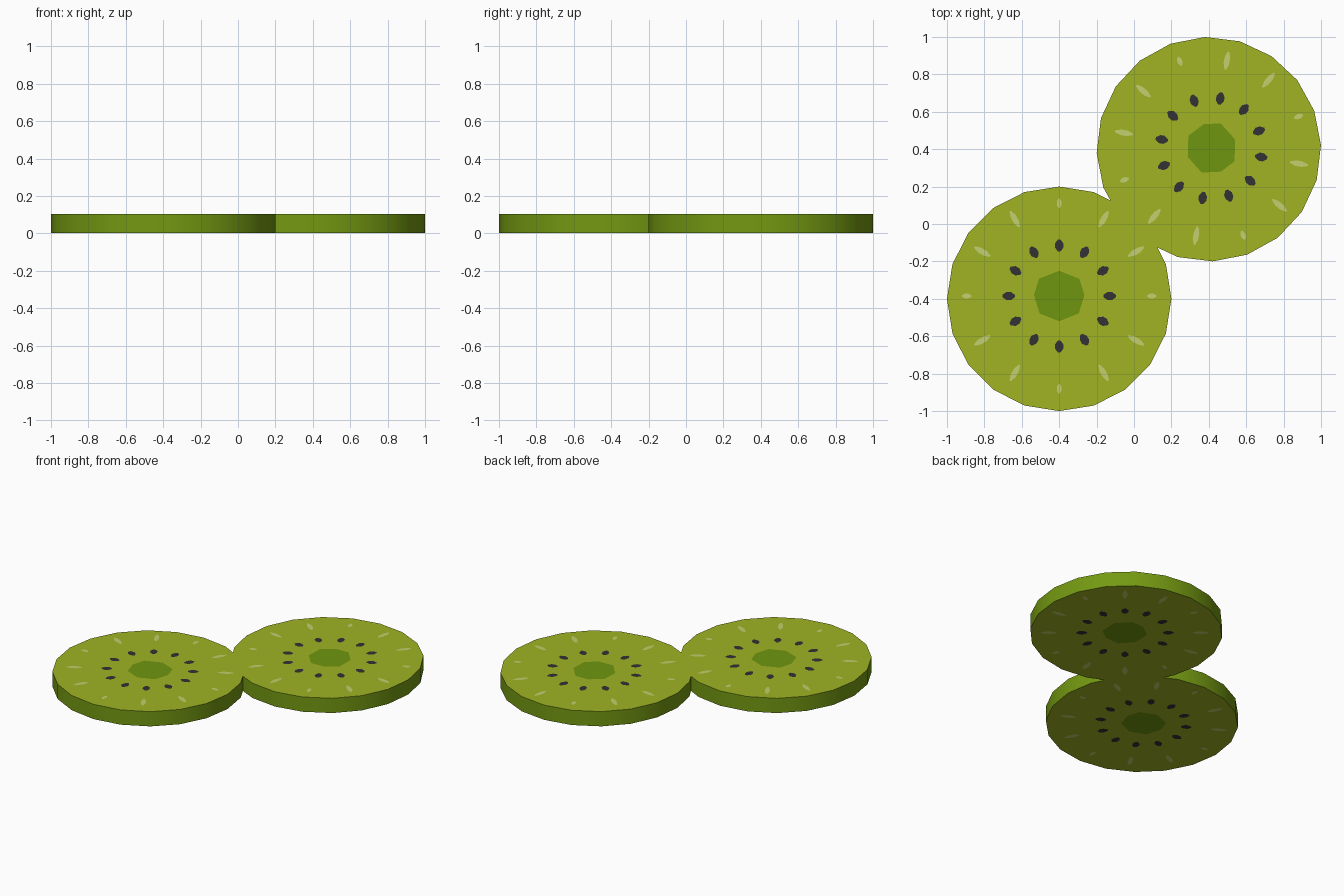
import bpy, bmesh, math
from mathutils import Matrix, Vector

if "Cube" in bpy.data.objects:
    bpy.data.objects.remove(bpy.data.objects["Cube"])

THICK = 0.104   # overall thickness
SKIM = 0.0012   # how far painted details sit off the flesh


def material(name, rgb):
    m = bpy.data.materials.new(name)
    m.diffuse_color = (*rgb, 1)
    m.use_nodes = True
    m.node_tree.nodes["Principled BSDF"].inputs["Base Color"].default_value = m.diffuse_color
    return m


flesh = material("flesh green", (0.352, 0.456, 0.017))
skin = material("peel green", (0.175, 0.320, 0.006))
core_mat = material("core green", (0.162, 0.305, 0.005))
seed_mat = material("seed black", (0.032, 0.032, 0.036))
fleck_mat = material("pale fleck", (0.546, 0.631, 0.156))


def make_object(name, bm, mats, place):
    me = bpy.data.meshes.new(name)
    bm.to_mesh(me)
    bm.free()
    for m in mats:
        me.materials.append(m)
    ob = bpy.data.objects.new(name, me)
    ob.matrix_world = place
    bpy.context.collection.objects.link(ob)
    return ob


def both_sides(bm, pts):
    """Flat polygon on the top and, flipped, on the underside."""
    bm.faces.new([bm.verts.new((x, y, THICK)) for x, y in pts])
    bm.faces.new([bm.verts.new((x, y, 0)) for x, y in reversed(pts)])


def spoke_shape(angle, radius, length, width):
    """Counter-clockwise pointed oval lying along a spoke."""
    h, w = length / 2, width / 2
    shape = [(h, -w * .3), (h, w * .3), (h * .35, w), (-h * .35, w),
             (-h, w * .3), (-h, -w * .3), (-h * .35, -w), (h * .35, -w)]
    c, s = math.cos(angle), math.sin(angle)
    return [((radius + x) * c - y * s, (radius + x) * s + y * c + 0.015)
            for x, y in shape]


def slice_at(name, x, y, turn):
    place = Matrix.Translation((x, y, 0)) @ Matrix.Rotation(math.radians(turn), 4, 'Z')

    # disc: flesh caps, peel rim
    bm = bmesh.new()
    bmesh.ops.create_cone(bm, cap_ends=True, segments=20, radius1=0.6, radius2=0.6,
                          depth=THICK - 2 * SKIM,
                          matrix=Matrix.Translation((0, 0, THICK / 2)) @ Matrix.Rotation(math.pi / 2, 4, 'Z'))
    for f in bm.faces:
        f.material_index = 0 if abs(f.normal.z) > 0.5 else 1
    disc = make_object(name + "_disc", bm, [flesh, skin], place)
    bpy.context.view_layer.objects.active = disc
    disc.select_set(True)
    bpy.ops.object.shade_smooth_by_angle(angle=math.radians(30))
    disc.select_set(False)

    # core
    bm = bmesh.new()
    half = [(0, -0.135), (0.105, -0.093), (0.135, 0.005), (0.108, 0.092), (0, 0.135)]
    outline = half + [(-px, py) for px, py in half[-2:0:-1]]
    both_sides(bm, [(px, py + 0.015) for px, py in outline])
    make_object(name + "_core", bm, [core_mat], place)

    # ring of seeds, ring of pale flecks (every third one short)
    seeds, flecks = bmesh.new(), bmesh.new()
    for i in range(12):
        a = i * math.pi / 6
        both_sides(seeds, spoke_shape(a, 0.27, 0.066, 0.044))
        if i % 3 == 0:
            both_sides(flecks, spoke_shape(a, 0.495, 0.05, 0.026))
        else:
            both_sides(flecks, spoke_shape(a, 0.475, 0.098, 0.030))
    make_object(name + "_seeds", seeds, [seed_mat], place)
    make_object(name + "_flecks", flecks, [fleck_mat], place)


slice_at("front_slice", -0.4, -0.4, 0)
slice_at("back_slice", 0.4, 0.4, -70)
